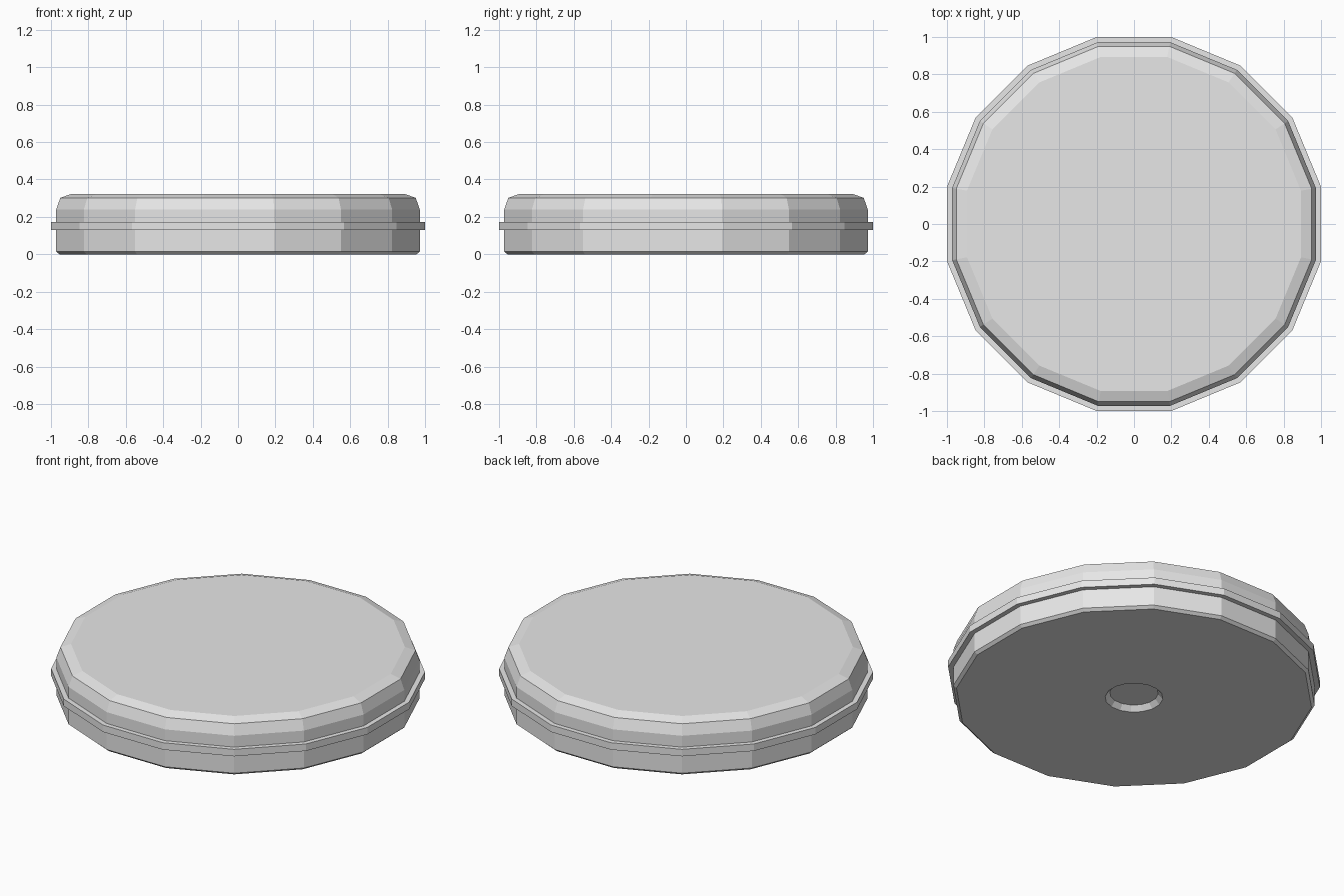
import bpy
import bmesh
import math

SIDES = 16

cube = bpy.data.objects.get("Cube")
if cube:
    bpy.data.objects.remove(cube, do_unlink=True)

grey = bpy.data.materials.new("light grey")
grey.use_nodes = True
grey.diffuse_color = (0.8, 0.8, 0.8, 1)
grey.node_tree.nodes["Principled BSDF"].inputs["Base Color"].default_value = (0.8, 0.8, 0.8, 1)


def lathe(name, profile):
    """Spin (distance to flat, height) points into a faceted solid, capped at both ends."""
    bm = bmesh.new()
    rings = []
    for flat, z in profile:
        r = flat / math.cos(math.pi / SIDES)
        angles = [(i + 0.5) * math.tau / SIDES for i in range(SIDES)]
        rings.append([bm.verts.new((r * math.cos(a), r * math.sin(a), z)) for a in angles])
    for low, high in zip(rings, rings[1:]):
        for i in range(SIDES):
            j = (i + 1) % SIDES
            bm.faces.new((low[i], low[j], high[j], high[i]))
    bm.faces.new(rings[0][::-1])
    bm.faces.new(rings[-1])
    bmesh.ops.recalc_face_normals(bm, faces=bm.faces)
    mesh = bpy.data.meshes.new(name)
    bm.to_mesh(mesh)
    bm.free()
    mesh.materials.append(grey)
    obj = bpy.data.objects.new(name, mesh)
    bpy.context.collection.objects.link(obj)
    return obj


# Round body: recessed underside dimple, lower wall, raised band, domed top edge
lathe("disc_body", [
    (0.13, 0.03), (0.155, 0.0),
    (0.955, 0.0), (0.972, 0.015), (0.972, 0.13),
    (1.0, 0.13), (1.0, 0.172), (0.972, 0.172),
    (0.972, 0.24), (0.95, 0.302), (0.893, 0.322),
])
